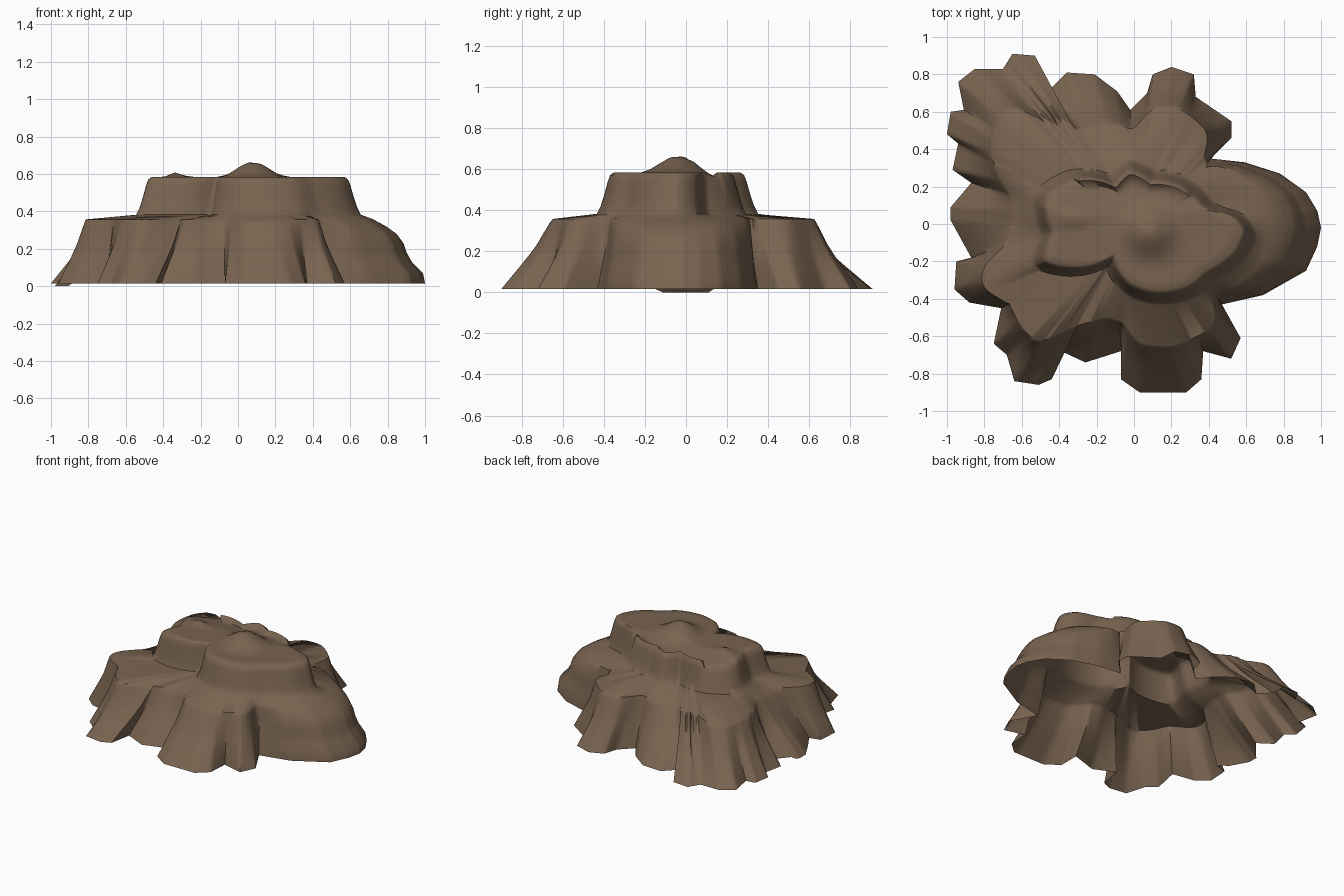
import bpy, bmesh, math
from mathutils import Vector

if "Cube" in bpy.data.objects:
    bpy.data.objects.remove(bpy.data.objects["Cube"])

# Outlines seen from the top, clockwise from the right
BASE = [(1, -.02), (.98, -.12), (.92, -.25), (.69, -.38), (.47, -.43), (.57, -.61), (.52, -.72), (.37, -.68),
        (.36, -.83), (.28, -.9), (.03, -.9), (-.07, -.83), (-.07, -.68), (-.26, -.74), (-.41, -.67),
        (-.44, -.83), (-.51, -.86), (-.64, -.84), (-.68, -.7), (-.75, -.64), (-.71, -.45), (-.88, -.42),
        (-.96, -.35), (-.95, -.2), (-.87, -.18), (-.98, .02), (-.98, .09), (-.87, .22), (-.97, .29),
        (-.94, .43), (-1, .48), (-.98, .6), (-.91, .61), (-.94, .76), (-.85, .83), (-.7, .83), (-.65, .91),
        (-.53, .9), (-.53, .8), (-.45, .72), (-.36, .81), (-.21, .8), (-.09, .71), (-.02, .61), (.07, .7),
        (.1, .8), (.2, .84), (.32, .8), (.33, .68), (.52, .55), (.52, .46), (.41, .35), (.59, .33),
        (.78, .27), (.92, .17), (.98, .07)]
LEDGE = [(.72, -.02), (.68, -.2), (.54, -.33), (.4, -.38), (.44, -.53), (.34, -.6), (.2, -.65), (.02, -.63),
         (-.05, -.52), (-.15, -.49), (-.31, -.54), (-.4, -.58), (-.5, -.64), (-.6, -.56), (-.66, -.43),
         (-.82, -.33), (-.8, -.21), (-.68, -.12), (-.64, 0), (-.65, .15), (-.74, .29), (-.76, .4),
         (-.72, .56), (-.63, .63), (-.46, .6), (-.36, .46), (-.28, .48), (-.12, .53), (0, .5), (.1, .62),
         (.24, .62), (.4, .48), (.36, .33), (.52, .28), (.68, .15)]
TOP = [(.59, -.04), (.54, -.15), (.38, -.26), (.3, -.33), (.09, -.36), (-.02, -.32), (-.11, -.17), (-.48, -.2),
       (-.43, -.05), (-.47, .11), (-.45, .16), (-.29, .24), (-.1, .2), (-.02, .28), (.09, .22), (.27, .18),
       (.37, .08), (.53, .04)]

# Side profiles as (height, share of the way from base to ledge)
SLOPE = [(.015, 0), (.07, .18), (.13, .38), (.18, .54), (.23, .69), (.29, .83), (.335, .94), (.357, 1.0)]
LOBE = [(.015, 0), (.07, .04), (.13, .25), (.18, .35), (.23, .41), (.28, .54), (.32, .74), (.36, 1.0)]


def radius_at(outline):
    """Radius of a closed outline as a function of direction."""
    pts = sorted((math.atan2(y, x), math.hypot(x, y)) for x, y in outline)
    pts = [(pts[-1][0] - math.tau, pts[-1][1])] + pts + [(pts[0][0] + math.tau, pts[0][1])]

    def f(a):
        for (a0, r0), (a1, r1) in zip(pts, pts[1:]):
            if a0 <= a <= a1:
                return r0 + (r1 - r0) * (a - a0) / max(a1 - a0, 1e-6)
        return pts[0][1]

    def soft(a):
        wrap = lambda v: (v + math.pi) % math.tau - math.pi
        return sum(w * f(wrap(a + d)) for d, w in ((-.05, .25), (0, .5), (.05, .25)))
    return soft


def top_height(x, y):
    """Flat summit with one broad and one small knob."""
    z = .583
    d = math.hypot(x - .08, y + .04) / .19
    e = math.hypot(x + .33, y - .03) / .08
    if d < 1:
        z += .08 * (.5 + .5 * math.cos(math.pi * d))
    if e < 1:
        z += .025 * (.5 + .5 * math.cos(math.pi * e))
    return z - .03 * max(0, min(1, (y - .05) / .15))   # summit dips towards the back


ledge_r, top_r = radius_at(LEDGE), radius_at(TOP)

# Subdivide the base outline, and average it so the ledge directions run evenly
SUB, SPAN = 6, 6
foot = []
for i, p in enumerate(BASE):
    q = BASE[(i + 1) % len(BASE)]
    for k in range(SUB):
        foot.append(Vector(p).lerp(Vector(q), k / SUB))
even = []
for i in range(len(foot)):
    s = Vector((0, 0))
    for j in range(-SPAN, SPAN + 1):
        s += foot[(i + j) % len(foot)] * (SPAN + 1 - abs(j))
    even.append(s)

LEVELS = len(SLOPE)
WALL = [(.382, .075), (.42, .055), (.48, .035), (.54, .018), (.57, .006), (.583, -.012)]
CAP = [.88, .75, .62, .5, .38, .26, .14]
columns = []
for p, e in zip(foot, even):
    a = math.atan2(e.y, e.x)
    d = e.normalized()
    rl, rt = ledge_r(a), top_r(a)
    rl = min(rl, p.length - .05)
    w = max(0, min(1, (.66 - abs(a)) / .14))          # rounded lobe on the right
    sink = .015 if math.pi - abs(a) < .13 else 0      # left lobe touches the ground
    col = []
    for k in range(LEVELS):
        z = SLOPE[k][0] * (1 - w) + LOBE[k][0] * w
        f = SLOPE[k][1] * (1 - w) + LOBE[k][1] * w
        v = p.lerp(d * rl, f)
        col.append((v.x, v.y, z - (sink if k == 0 else 0)))
    for z, out in WALL:
        v = d * min(rt + out, rl - .03)
        dip = .583 - top_height(0, v.y) if z > .5 and v.y > .05 and abs(v.x) > .3 else 0
        col.append((v.x, v.y, z - max(0, dip)))
    for s in CAP:
        v = d * (rt - .012) * s
        col.append((v.x, v.y, top_height(v.x, v.y)))
    columns.append(col)

# Loft the columns into one open-bottomed shell
bm = bmesh.new()
grid = [[bm.verts.new(c) for c in col] for col in columns]
tip = bm.verts.new((0, 0, top_height(0, 0)))
for i, col in enumerate(grid):
    nxt = grid[(i + 1) % len(grid)]
    for k in range(len(col) - 1):
        bm.faces.new((nxt[k], col[k], col[k + 1], nxt[k + 1]))
    bm.faces.new((nxt[-1], col[-1], tip))
bm.normal_update()
if tip.normal.z < 0:
    bmesh.ops.reverse_faces(bm, faces=bm.faces[:])
mesh = bpy.data.meshes.new("rock_mound")
bm.to_mesh(mesh)
bm.free()

rock = bpy.data.objects.new("rock_mound", mesh)
bpy.context.collection.objects.link(rock)
brown = bpy.data.materials.new("brown rock")
brown.diffuse_color = (.19, .125, .08, 1)
brown.use_nodes = True
brown.node_tree.nodes["Principled BSDF"].inputs["Base Color"].default_value = brown.diffuse_color
mesh.materials.append(brown)

# Smooth shading with sharp creases kept
bpy.context.view_layer.objects.active = rock
rock.select_set(True)
bpy.ops.object.shade_smooth_by_angle(angle=math.radians(60))
